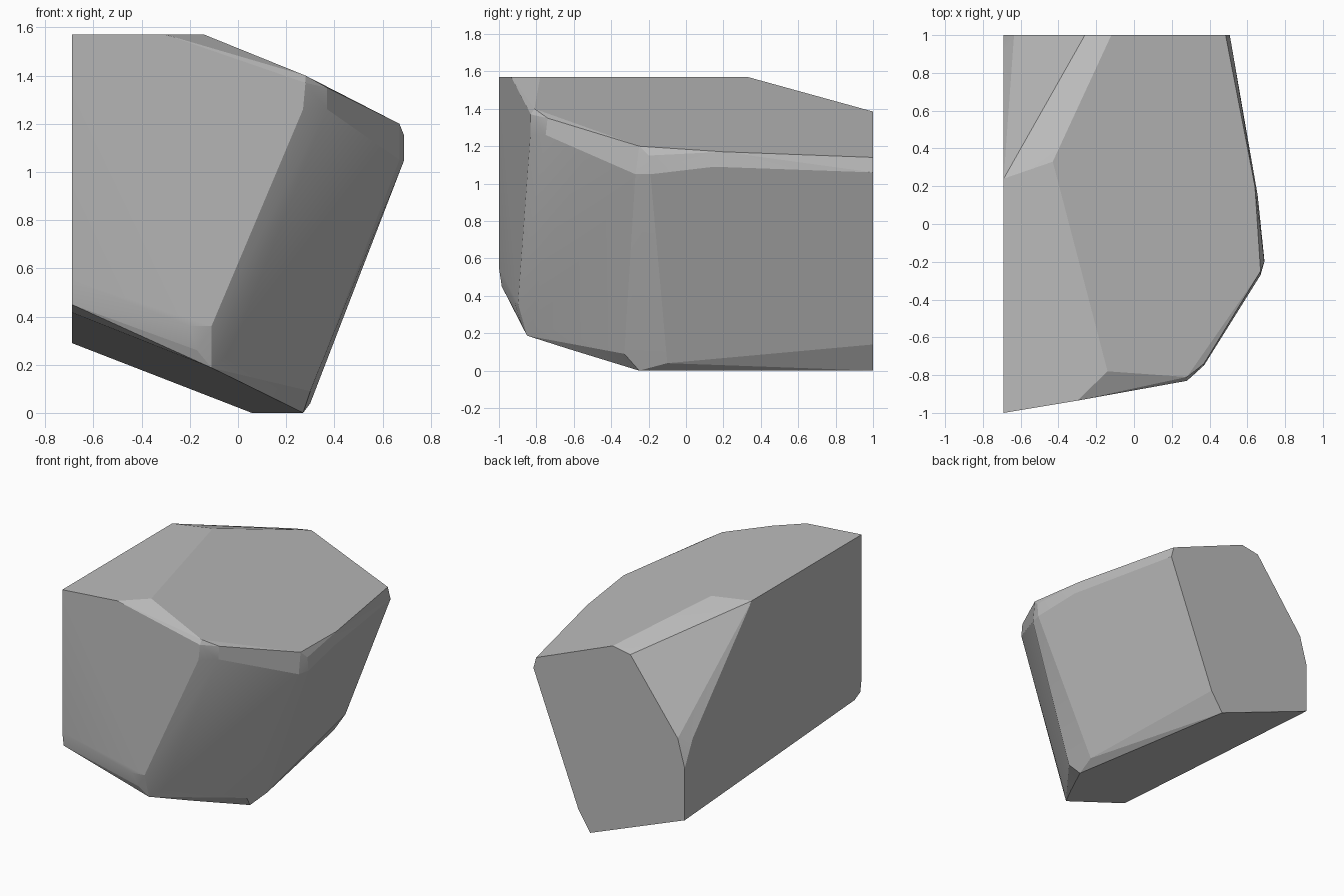
import bpy
import bmesh
from math import radians

default_cube = bpy.data.objects.get("Cube")
if default_cube:
    bpy.data.objects.remove(default_cube, do_unlink=True)

# The two flat saw cuts and the level crown of the stone
SIDE = -0.69
BACK = 1.0
CROWN = 1.57


def make_material(name, colour):
    material = bpy.data.materials.new(name)
    material.use_nodes = True
    material.diffuse_color = colour
    shader = material.node_tree.nodes["Principled BSDF"]
    shader.inputs["Base Color"].default_value = colour
    shader.inputs["Roughness"].default_value = 0.8
    return material


def underside(x, y):
    """Sloping bed plane, rising towards the side cut and the front."""
    return 0.29 + 0.066 * (BACK - y) - 0.388 * (x - SIDE)


def front_face(x):
    """Depth of the upright front face, slightly turned."""
    return -1 + 0.175 * (x - SIDE)


def on_underside(x, y):
    return (x, y, max(0, underside(x, y)))


def on_front(x, z):
    return (x, front_face(x), z)


def chipped_stone(name, corner_groups, material):
    """Wrap the corners in a convex shell and merge its nearly flat facets."""
    bm = bmesh.new()
    for group in corner_groups:
        for corner in group:
            bm.verts.new(corner)
    hull = bmesh.ops.convex_hull(bm, input=bm.verts)
    loose = [v for v in bm.verts if not v.link_faces]
    bmesh.ops.delete(bm, geom=loose, context="VERTS")
    bmesh.ops.dissolve_limit(bm, angle_limit=radians(3),
                             verts=bm.verts, edges=bm.edges)
    bmesh.ops.recalc_face_normals(bm, faces=bm.faces)
    mesh = bpy.data.meshes.new(name)
    bm.to_mesh(mesh)
    bm.free()
    mesh.materials.append(material)
    stone = bpy.data.objects.new(name, mesh)
    bpy.context.collection.objects.link(stone)
    return stone


# Level crown
crown = [(SIDE, -1, CROWN), (-0.3, -0.935, CROWN), (-0.14, -0.78, CROWN),
         (-0.43, 0.33, CROWN), (SIDE, 0.24, CROWN)]

# Large chip where the crown meets the two saw cuts
back_chip = [(-0.12, BACK, 1.385), (-0.26, BACK, 1.36), (-0.635, BACK, 0.86),
             (SIDE, 0.91, 0.84), (SIDE, BACK, 0.66)]

# Upright front face with its rounded lower edge
front = [on_front(SIDE, 0.55), on_front(-0.2, 0.36), on_front(-0.11, 0.36),
         on_front(0.27, 1.26), on_front(0.28, 1.37),
         (SIDE, -0.985, 0.45), (-0.17, -0.885, 0.26)]

# Worn corner and slanted face between front and right
front_right = [(0.28, -0.81, 1.4), (0.37, -0.74, 1.35), (0.37, -0.75, 1.26),
               (-0.03, -0.79, 0.25), (0.3, -0.33, 0.09)]

# Right shoulder, with its worn edge running to the back
shoulder = [(0.67, -0.25, 1.2), (0.69, -0.2, 1.15), (0.69, -0.19, 1.05),
            (0.67, -0.27, 1.05), (0.677, -0.12, 1.04), (0.655, 0.15, 1.09),
            (0.64, 0.2, 1.17), (0.485, BACK, 1.14), (0.507, BACK, 1.06)]

# Bed plane and its edges
bed = [on_underside(SIDE, BACK), on_underside(SIDE, -0.92),
       on_underside(-0.19, -0.86), on_underside(-0.11, -0.85),
       on_underside(0.04, -0.62), on_underside(0.27, -0.25),
       on_underside(0.057, BACK)]
lower_right_edge = [(0.15, BACK, 0.14), (0.36, -0.17, 0.2), (0.3, -0.1, 0.04)]

stone_grey = make_material("stone grey", (0.5, 0.5, 0.5, 1))
rock = chipped_stone("rock", [crown, back_chip, front, front_right,
                              shoulder, bed, lower_right_edge], stone_grey)

# Soft worn edges, crisp main facets
bpy.ops.object.select_all(action="DESELECT")
rock.select_set(True)
bpy.context.view_layer.objects.active = rock
bpy.ops.object.shade_smooth_by_angle(angle=radians(10))
